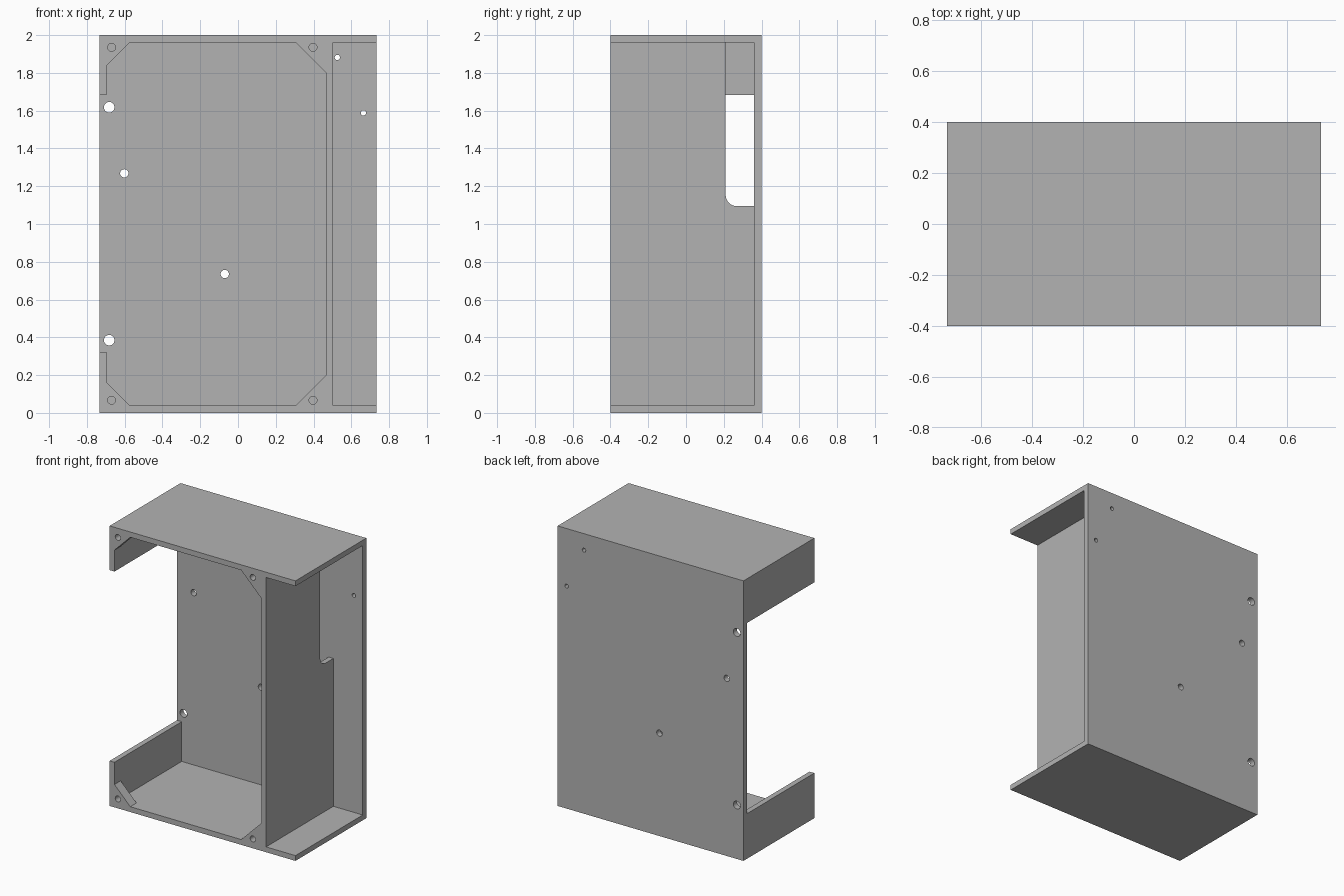
import bpy, bmesh
from math import sin, cos, pi, radians
from mathutils import Vector

if "Cube" in bpy.data.objects:
    bpy.data.objects.remove(bpy.data.objects["Cube"], do_unlink=True)

grey = bpy.data.materials.new("matte grey")
grey.use_nodes = True
grey.diffuse_color = (0.45, 0.45, 0.45, 1)
grey.node_tree.nodes["Principled BSDF"].inputs["Base Color"].default_value = grey.diffuse_color

W, D, H, T = 0.734, 0.4, 2.0, 0.038   # half width, half depth, height, wall
FLOOR = D - 0.041                     # inner face of the back plate
WALL_IN, WALL_OUT = 0.465, 0.502      # partition faces
OUT = 1.5                             # beyond the body


def prism(name, profile, axis, start, end):
    """Extrude a profile (x,z) along y, or (y,z) along x."""
    place = (lambda p, t: (p[0], t, p[1])) if axis == "y" else (lambda p, t: (t, p[0], p[1]))
    bm = bmesh.new()
    face = bm.faces.new([bm.verts.new(place(p, start)) for p in profile])
    ext = bmesh.ops.extrude_face_region(bm, geom=[face])
    moved = [v for v in ext["geom"] if isinstance(v, bmesh.types.BMVert)]
    step = Vector(place((0, 0), end - start))
    bmesh.ops.translate(bm, verts=moved, vec=step)
    bmesh.ops.recalc_face_normals(bm, faces=bm.faces)
    mesh = bpy.data.meshes.new(name)
    bm.to_mesh(mesh)
    bm.free()
    obj = bpy.data.objects.new(name, mesh)
    bpy.context.collection.objects.link(obj)
    return obj


def rect(a0, a1, b0, b1):
    return [(a0, b0), (a1, b0), (a1, b1), (a0, b1)]


def circle(x, z, r, n=32):
    return [(x + r * cos(2 * pi * i / n), z + r * sin(2 * pi * i / n)) for i in range(n)]


def cut(profile, axis, start, end):
    """Subtract a prism from the enclosure."""
    tool = prism("cutter", profile, axis, start, end)
    tool.hide_render = True
    mod = body.modifiers.new("cut", "BOOLEAN")
    mod.operation, mod.solver, mod.object = "DIFFERENCE", "EXACT", tool
    bpy.ops.object.modifier_apply(modifier=mod.name)
    bpy.data.objects.remove(tool, do_unlink=True)


# Solid block
body = prism("enclosure", rect(-W, W, 0, H), "y", -D, D)
body.data.materials.append(grey)
bpy.context.view_layer.objects.active = body
body.select_set(True)

# Main bay: chamfered mouth leaving corner tabs, full rectangle behind them
left, low, high = -W + T, T, H - T
a, b = 0.125, 0.16
mouth = [(left, low + a), (left + a, low), (WALL_IN - b, low), (WALL_IN, low + b),
         (WALL_IN, high - b), (WALL_IN - b, high), (left + a, high), (left, high - a)]
TAB_BACK = -D + 0.07
cut(rect(left, WALL_IN, low, high), "y", TAB_BACK, FLOOR)
cut(mouth, "y", -OUT, TAB_BACK + 0.1)

# Narrow side bay, open to the front and the side
cut(rect(WALL_OUT, OUT, low, high), "y", -OUT, FLOOR)

# Opening in the opposite side wall
cut(rect(-OUT, left + 0.05, 0.322, 1.684), "y", -OUT, FLOOR)

# Cable notch in the partition with a rounded lower corner
y0, z0, r = 0.21, 1.094, 0.06
arc = [(y0 + r - r * cos(t * pi / 16), z0 + r - r * sin(t * pi / 16)) for t in range(9)]
cut(arc + [(FLOOR, z0), (FLOOR, high), (y0, high)], "x", WALL_IN - 0.05, WALL_OUT + 0.05)

# Screw holes through the corner tabs
for x in (-0.669, 0.397):
    for z in (0.067, H - 0.065):
        cut(circle(x, z, 0.021), "y", -OUT, TAB_BACK + 0.1)

# Holes through the back plate
for x, z, rad in [(-0.682, 1.618, 0.028), (-0.682, 0.385, 0.028), (-0.602, 1.268, 0.022),
                  (-0.07, 0.735, 0.022), (0.526, 1.882, 0.014), (0.664, 1.588, 0.014)]:
    cut(circle(x, z, rad), "y", FLOOR - 0.1, OUT)

bpy.ops.object.shade_smooth_by_angle(angle=radians(30))
